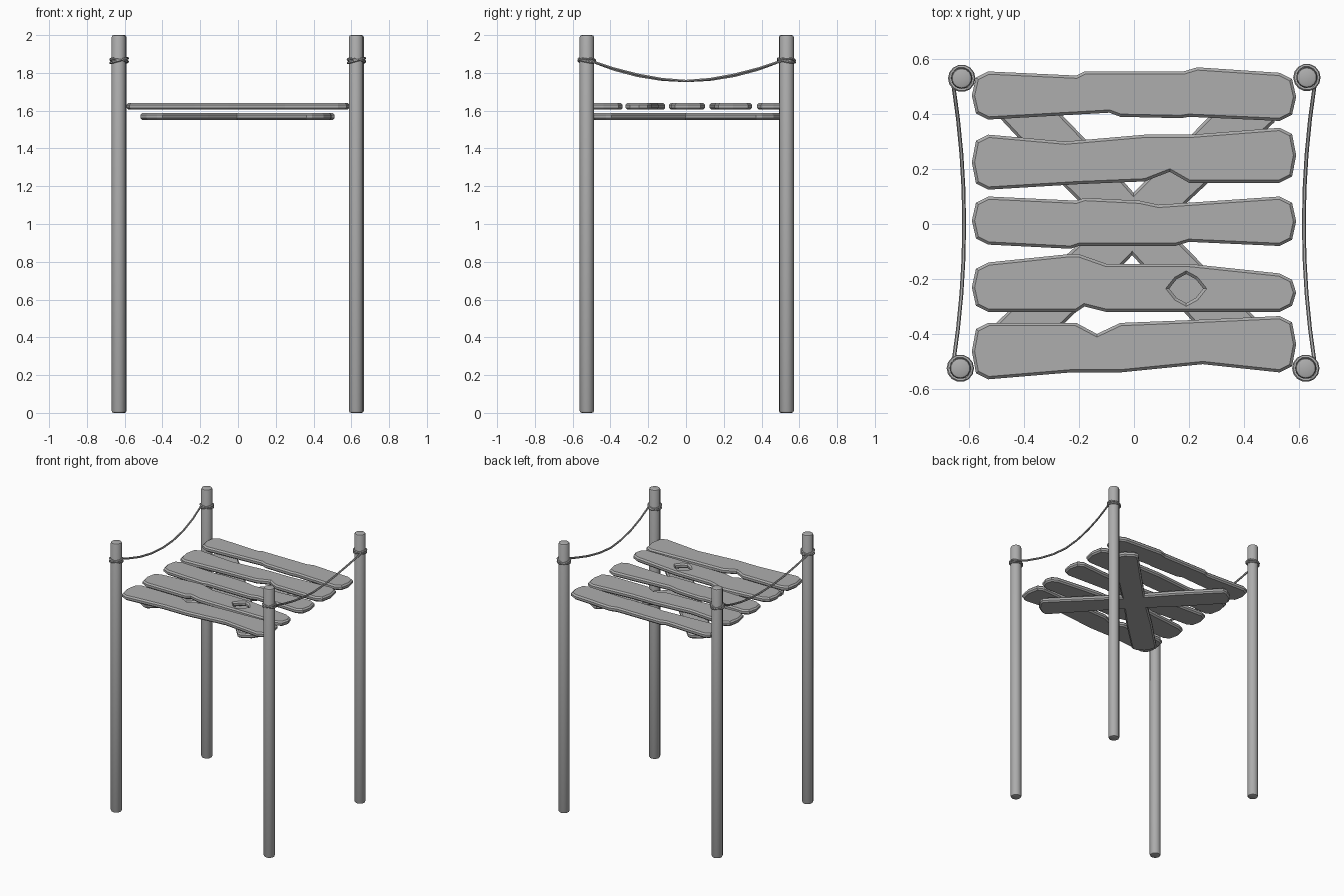
import bpy
import bmesh
import math

cube = bpy.data.objects.get("Cube")
if cube:
    bpy.data.objects.remove(cube, do_unlink=True)


def make_material(name, value):
    mat = bpy.data.materials.new(name)
    mat.use_nodes = True
    colour = (value, value, value, 1)
    mat.diffuse_color = colour
    mat.node_tree.nodes["Principled BSDF"].inputs["Base Color"].default_value = colour
    return mat


grey = make_material("weathered grey", 0.42)


def add_curve(name, outlines, cyclic, bevel):
    """Curve object made of straight-sided splines."""
    curve = bpy.data.curves.new(name, "CURVE")
    curve.bevel_depth = bevel
    for points in outlines:
        spline = curve.splines.new("POLY")
        spline.points.add(len(points) - 1)
        for target, p in zip(spline.points, points):
            target.co = (*p, 1) if len(p) == 3 else (*p, 0, 1)
        spline.use_cyclic_u = cyclic
        spline.use_smooth = False
    obj = bpy.data.objects.new(name, curve)
    bpy.context.collection.objects.link(obj)
    curve.materials.append(grey)
    return obj


def to_mesh(obj):
    bpy.ops.object.select_all(action="DESELECT")
    obj.select_set(True)
    bpy.context.view_layer.objects.active = obj
    bpy.ops.object.convert(target="MESH")


CHAMFER = 0.01
THICK = 0.036


def add_board(name, outlines, location, angle=0):
    """Flat board with chamfered rims; further outlines become holes."""
    obj = add_curve(name, outlines, True, CHAMFER)
    curve = obj.data
    curve.dimensions = "2D"
    curve.fill_mode = "BOTH"
    curve.bevel_resolution = 0
    curve.extrude = THICK / 2 - CHAMFER
    curve.offset = -CHAMFER
    obj.location = location
    obj.rotation_euler.z = angle
    to_mesh(obj)


def board_outline(half, back, front, nip=0.045, bulge=0.015):
    """Close two long edges (left to right) with blunt, worn ends."""
    outline = list(back)
    for side in (1, -1):
        end = -1 if side == 1 else 0
        hi, lo = back[end][1], front[end][1]
        cap = [(side * (half - bulge), hi - nip / 2),
               (side * half, (hi + lo) / 2),
               (side * (half - bulge), lo + nip / 2)]
        if side == 1:
            outline += cap + list(reversed(front))
        else:
            outline += reversed(cap)
    return outline


# Deck planks, back to front: back edge and front edge
E = 0.53
planks = [
    ([(-E, .555), (-.21, .54), (-.18, .555), (.18, .555), (.23, .57), (E, .55)],
     [(-E, .38), (-.09, .405), (-.05, .39), (.17, .385), (.2, .39), (E, .375)]),
    ([(-E, .325), (-.25, .3), (.04, .325), (.21, .325), (E, .35)],
     [(-E, .125), (-.2, .145), (.04, .155), (.13, .19), (.2, .15), (E, .15)]),
    ([(-E, .1), (-.21, .085), (-.18, .095), (.02, .085), (.09, .07), (E, .1)],
     [(-E, -.075), (-.23, -.09), (-.2, -.08), (.15, -.08), (.2, -.065), (E, -.08)]),
    ([(-E, -.14), (-.24, -.11), (-.2, -.11), (-.1, -.145), (.2, -.145), (E, -.18)],
     [(-E, -.32), (-.21, -.32), (-.18, -.3), (-.1, -.32), (E, -.32)]),
    ([(-E, -.36), (-.21, -.36), (-.135, -.4), (-.05, -.36), (.2, -.35), (E, -.335)],
     [(-E, -.565), (-.23, -.54), (-.05, -.54), (.25, -.51), (E, -.54)]),
]
knot_hole = [(.19 + .062 * math.cos(a) * (1 if i % 2 == 0 else .8),
              -.235 + .053 * math.sin(a) * (1 if i % 2 == 0 else .9))
             for i, a in enumerate(k * math.pi / 4 for k in range(8))]
for i, (back, front) in enumerate(planks):
    outlines = [board_outline(.59, back, front)]
    if i == 3:
        outlines.append(knot_hole)
    add_board(f"deck_plank_{i + 1}", outlines, (0, 0, 1.623))

# Crossed braces under the deck
edge = [(-.63, .085), (-.3, .088), (0, .078), (.3, .083), (.63, .092)]
brace = board_outline(.665, edge, [(x, -y) for x, y in edge])
for name, degrees in (("brace_left_back", -46.5), ("brace_right_back", 44)):
    add_board(name, [brace], (-.005, 0, 1.569), math.radians(degrees))


# Posts with rounded-off ends
def add_post(name, x, y):
    bm = bmesh.new()
    bmesh.ops.create_cone(bm, cap_ends=True, segments=14, radius1=.038,
                          radius2=.038, depth=2)
    rims = [e for e in bm.edges if abs(e.verts[0].co.z - e.verts[1].co.z) < .1]
    bmesh.ops.bevel(bm, geom=rims, offset=.011, segments=2, profile=.5,
                    affect="EDGES")
    mesh = bpy.data.meshes.new(name)
    bm.to_mesh(mesh)
    bm.free()
    mesh.materials.append(grey)
    obj = bpy.data.objects.new(name, mesh)
    bpy.context.collection.objects.link(obj)
    obj.location = (x, y, 1)
    bpy.ops.object.select_all(action="DESELECT")
    obj.select_set(True)
    bpy.context.view_layer.objects.active = obj
    bpy.ops.object.shade_smooth_by_angle(angle=math.radians(35))


# Two tilted turns of rope around each post
def add_rope_loops(name, x, y):
    loops = []
    for tilt, turn in ((.012, 0), (-.01, 1)):
        loops.append([(x + .043 * math.cos(a), y + .043 * math.sin(a),
                       1.865 + tilt * math.cos(a - turn))
                      for a in (k * math.tau / 14 for k in range(14))])
    obj = add_curve(name, loops, True, .007)
    obj.data.dimensions = "3D"
    obj.data.bevel_resolution = 1
    to_mesh(obj)


for label, x, y in (("back_right", -.627, .53), ("back_left", .629, .533),
                    ("front_right", -.632, -.525), ("front_left", .625, -.525)):
    add_post(f"post_{label}", x, y)
    add_rope_loops(f"rope_loops_{label}", x, y)

# Sagging side ropes
for label, side, power in (("right", -1, 2), ("left", 1, 1.7)):
    path = []
    for k in range(-4, 5):
        t = k / 4
        path.append((side * (.618 + .04 * t * t), .51 * t,
                     1.757 + .108 * abs(t) ** power))
    rope = add_curve(f"side_rope_{label}", [path], False, .007)
    rope.data.dimensions = "3D"
    rope.data.bevel_resolution = 1
    rope.data.use_fill_caps = True
    to_mesh(rope)
